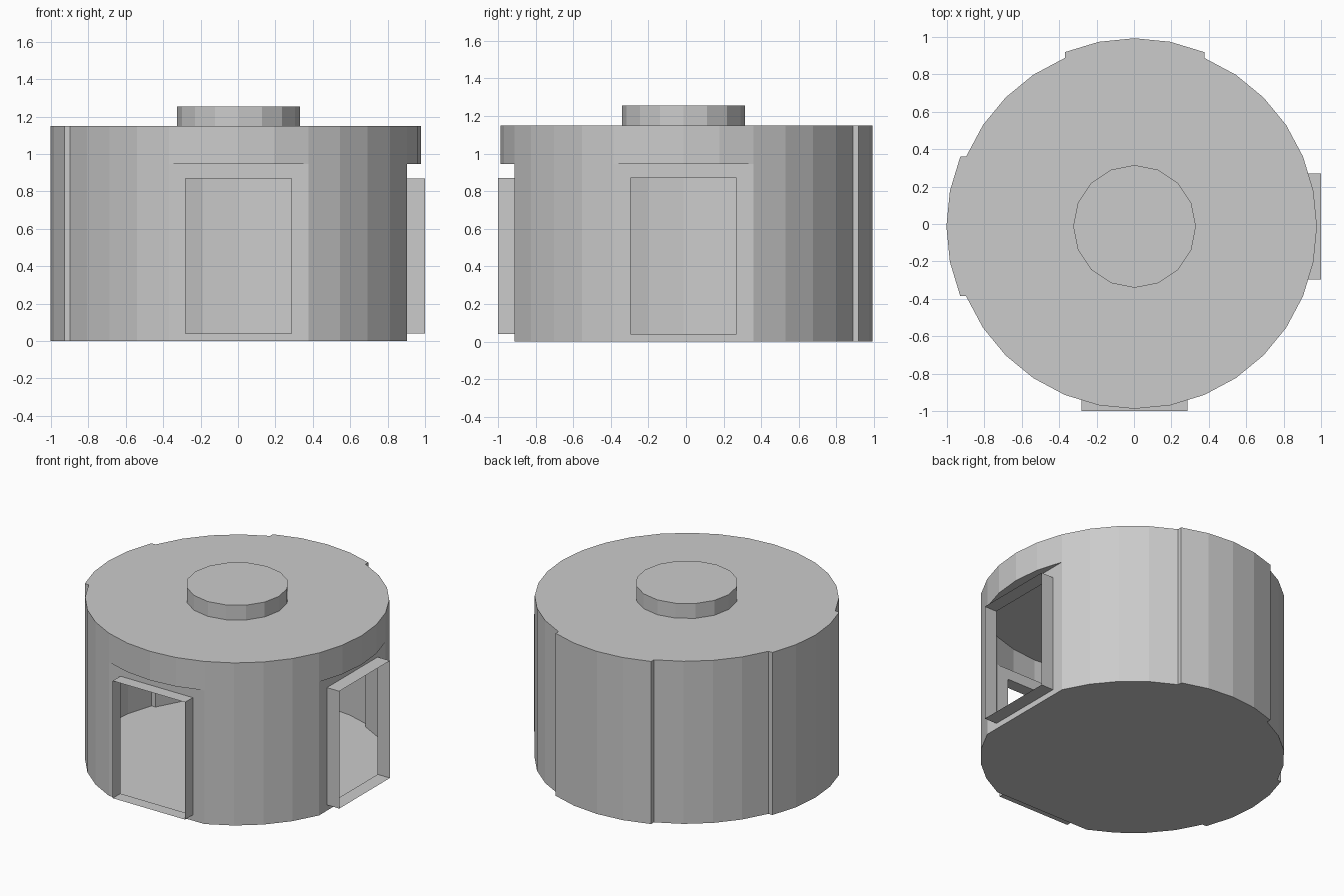
import bpy, bmesh
from math import cos, sin, pi, radians
from mathutils import Vector, Matrix

cube = bpy.data.objects.get("Cube")
if cube:
    bpy.data.objects.remove(cube)

SIDES, R = 32, 0.975
CENTRE = Vector((0.003, -0.013, 0))
H, LEDGE = 1.15, 0.945                    # body height, underside of the ledge
DOOR_W, DOOR_LOW, DOOR_TOP = 0.283, 0.04, 0.87
BULGE = 0.031
DOORS, PANELS = (-90, 0), (90, 180)       # directions of doorways and raised panels

grey = bpy.data.materials.new("plain_grey")
grey.use_nodes = True
colour = (0.6, 0.6, 0.6, 1)
grey.diffuse_color = colour
grey.node_tree.nodes["Principled BSDF"].inputs["Base Color"].default_value = colour


def finish(name, bm):
    bmesh.ops.remove_doubles(bm, verts=bm.verts, dist=0.0005)
    mesh = bpy.data.meshes.new(name)
    bm.to_mesh(mesh)
    bm.free()
    mesh.materials.append(grey)
    obj = bpy.data.objects.new(name, mesh)
    obj.location = CENTRE
    bpy.context.collection.objects.link(obj)
    return obj


def face(bm, points):
    bm.faces.new([bm.verts.new(p) for p in points])


def at(p, z):
    return Vector((p.x, p.y, z))


def wall(bm, p, q, low, high):
    face(bm, (at(p, low), at(q, low), at(q, high), at(p, high)))


def arc(direction):
    """Five rim points of the sector around a direction, counterclockwise."""
    step = 2 * pi / SIDES
    a = radians(direction)
    return [Vector((R * cos(a + i * step), R * sin(a + i * step), 0)) for i in range(-2, 3)]


def outline(with_recess):
    """Rim of the body: raised panels pushed out, doorways optionally cut flat."""
    points = []
    for direction in (-90, -45, 0, 45, 90, 135, 180, 225):
        pts = arc(direction)
        if direction in PANELS:
            a = radians(direction)
            push = Vector((cos(a), sin(a), 0)) * BULGE
            points += [pts[0]] + [p + push for p in pts] + [pts[-1]]
        elif direction in DOORS and with_recess:
            points += [pts[0], pts[-1]]
        elif direction in DOORS:
            points += pts
        else:
            points += pts[1:-1]
    return points


# Hollow body shell
bm = bmesh.new()
lower, upper = outline(True), outline(False)
for p, q in zip(lower, lower[1:] + lower[:1]):
    if (q - p).length < 0.5:              # the long flats hold the doorways
        wall(bm, p, q, 0, LEDGE)
for p, q in zip(upper, upper[1:] + upper[:1]):
    wall(bm, p, q, LEDGE, H)
face(bm, [at(p, 0) for p in reversed(lower)])
face(bm, [at(p, H) for p in upper])

# Flat doorway walls with openings, and the ledges over them
for direction in DOORS:
    pts = arc(direction)
    face(bm, [at(p, LEDGE) for p in reversed(pts)])
    a, b = pts[0], pts[-1]
    mid, along = (a + b) / 2, (b - a).normalized()
    c, d = mid - along * DOOR_W, mid + along * DOOR_W
    wall(bm, a, c, 0, LEDGE)
    wall(bm, d, b, 0, LEDGE)
    wall(bm, c, d, 0, DOOR_LOW)
    wall(bm, c, d, DOOR_TOP, LEDGE)
finish("body_shell", bm)

# Thin open door frames
flat = R * cos(pi / 8)
for name, direction, reach in (("front_door_frame", -90, 0.987), ("left_door_frame", 0, 0.997)):
    bm = bmesh.new()
    corners = [(-DOOR_W, DOOR_LOW), (DOOR_W, DOOR_LOW), (DOOR_W, DOOR_TOP), (-DOOR_W, DOOR_TOP)]
    for (y0, z0), (y1, z1) in zip(corners, corners[1:] + corners[:1]):
        face(bm, [Vector(p) for p in ((flat, y0, z0), (reach, y0, z0), (reach, y1, z1), (flat, y1, z1))])
    bm.transform(Matrix.Rotation(radians(direction), 4, 'Z'))
    bmesh.ops.remove_doubles(bm, verts=bm.verts, dist=0.0005)
    finish(name, bm)

# Round hatch on the roof
bm = bmesh.new()
bmesh.ops.create_cone(bm, cap_ends=True, segments=16, radius1=0.328, radius2=0.328, depth=0.105,
                      matrix=Matrix.Translation((0, 0, H + 0.0525)))
finish("roof_hatch", bm)
